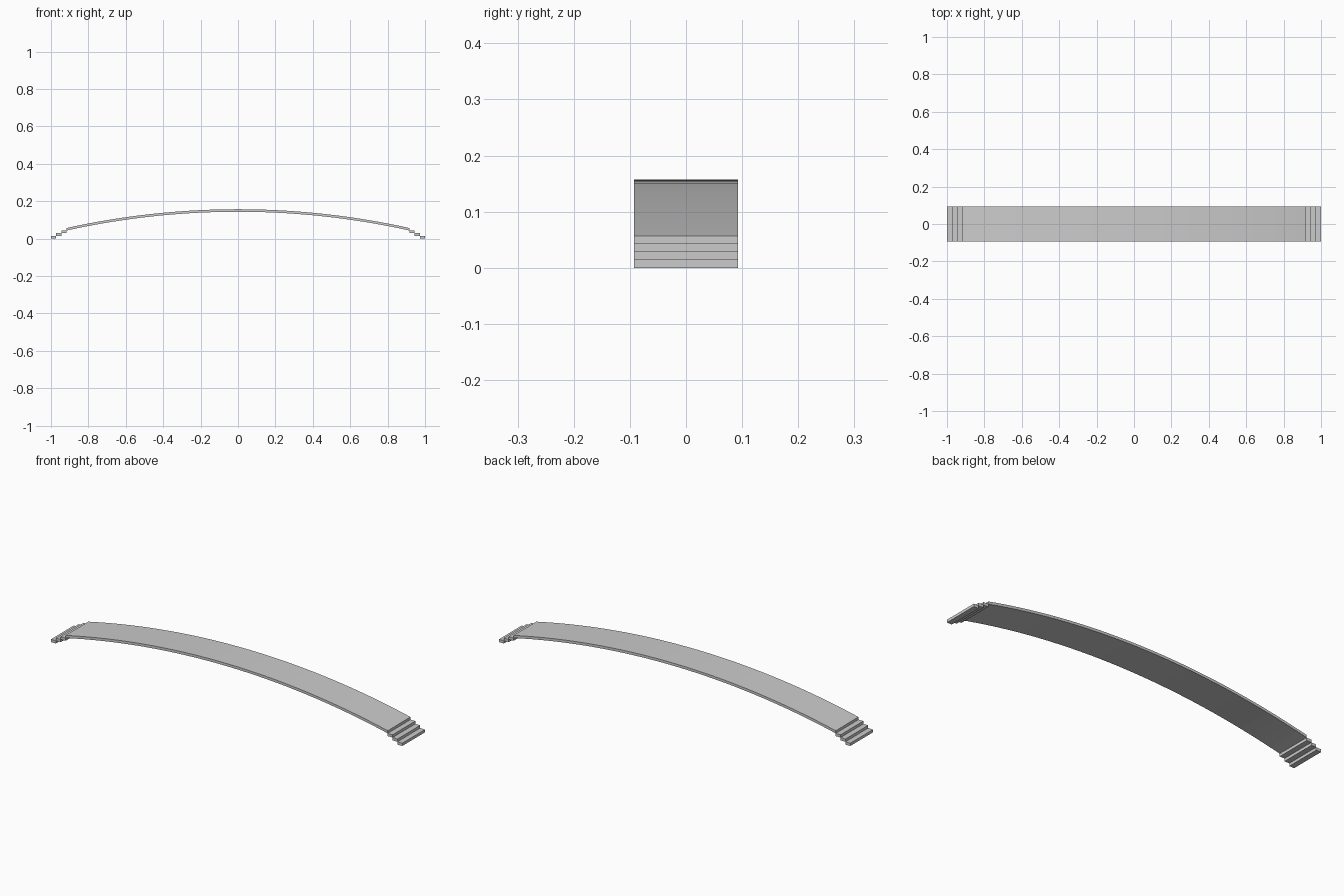
import bpy, bmesh, math

if "Cube" in bpy.data.objects:
    bpy.data.objects.remove(bpy.data.objects["Cube"])

HALF_W = 0.0925      # half the bridge width
DECK_X = 0.917       # half the deck span
DECK_END, CROWN = 0.0565, 0.157
THICK = 0.0135
STEPS = 3
TREAD = (1 - DECK_X) / STEPS
RISE = 0.0143


def extrude_profile(name, pts):
    """Sweep a closed x-z outline across the bridge width."""
    bm = bmesh.new()
    face = bm.faces.new([bm.verts.new((x, -HALF_W, z)) for x, z in pts])
    out = bmesh.ops.extrude_face_region(bm, geom=[face])
    verts = [g for g in out["geom"] if isinstance(g, bmesh.types.BMVert)]
    bmesh.ops.translate(bm, vec=(0, 2 * HALF_W, 0), verts=verts)
    bmesh.ops.recalc_face_normals(bm, faces=bm.faces)
    mesh = bpy.data.meshes.new(name)
    bm.to_mesh(mesh)
    bm.free()
    ob = bpy.data.objects.new(name, mesh)
    bpy.context.collection.objects.link(ob)
    return ob


# Arched deck: a shallow circular arc of constant thickness
sag = CROWN - DECK_END
radius = (DECK_X ** 2 + sag ** 2) / (2 * sag)
half_angle = math.asin(DECK_X / radius)
N = 32
top = []
for i in range(N + 1):
    a = half_angle * (2 * i / N - 1)
    top.append((radius * math.sin(a), CROWN - radius * (1 - math.cos(a))))
bottom = [(x, z - THICK) for x, z in reversed(top)]
extrude_profile("arched_deck", top + bottom)

# Thin slab steps leading down at both ends
for side, label in ((-1, "left"), (1, "right")):
    for i in range(STEPS):
        x1 = side * (1 - i * TREAD)
        x0 = side * (1 - (i + 1) * TREAD)
        z0 = i * RISE
        extrude_profile(f"{label}_step_{i + 1}",
                        [(x0, z0), (x1, z0), (x1, z0 + RISE), (x0, z0 + RISE)])
